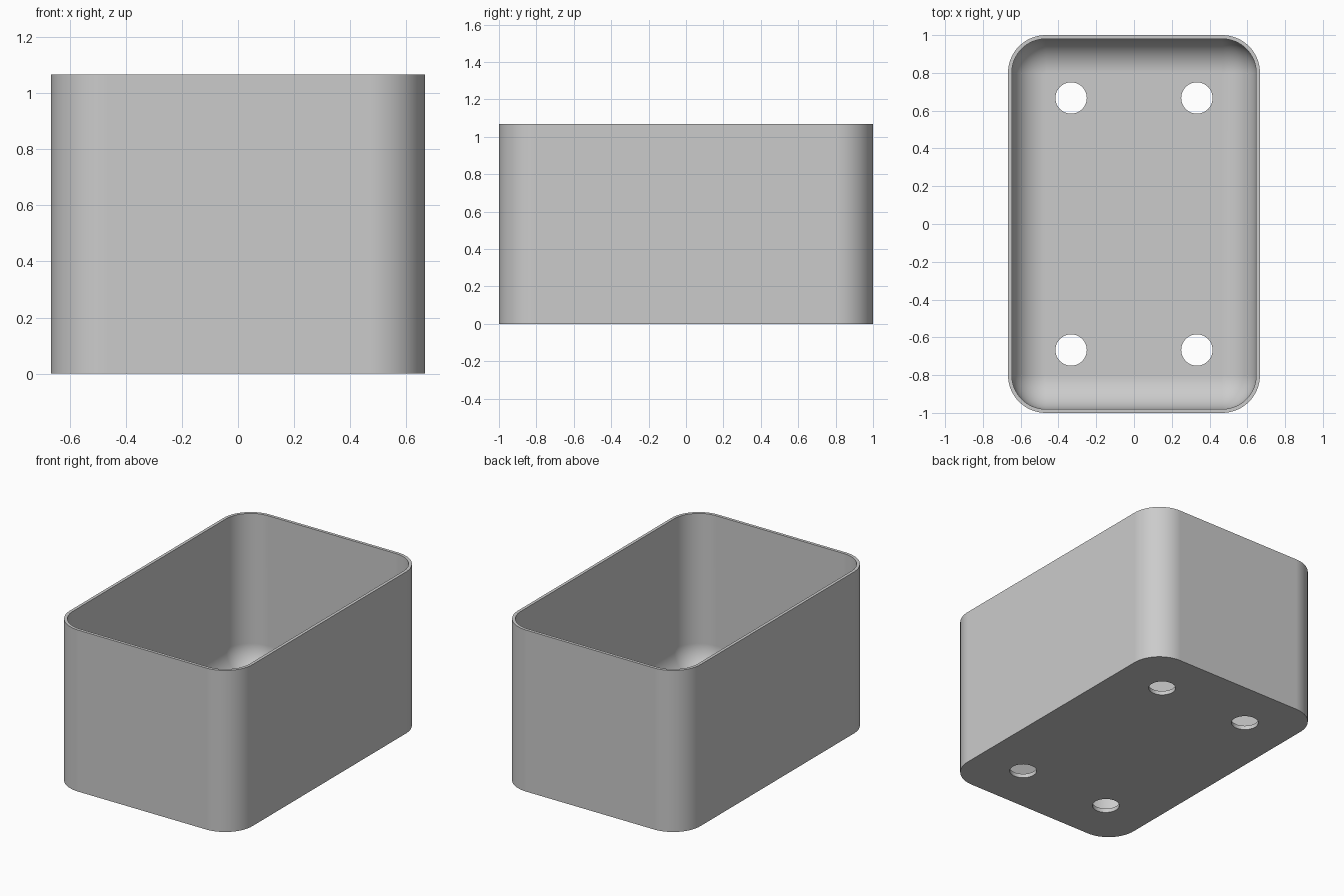
import bpy, bmesh, math

old = bpy.data.objects.get("Cube")
if old:
    bpy.data.objects.remove(old, do_unlink=True)

HALF_X, HALF_Y, HEIGHT = 0.667, 1.0, 1.067
CORNER, WALL, FLOOR = 0.2, 0.02, 0.027
FILLET = CORNER - WALL
HOLE_RADIUS, HOLE_X, HOLE_Y = 0.083, 0.333, 0.667
ARC_STEPS, FILLET_STEPS = 16, 16

grey = bpy.data.materials.new("plain grey")
grey.use_nodes = True
colour = (0.6, 0.6, 0.6, 1)
grey.diffuse_color = colour
grey.node_tree.nodes["Principled BSDF"].inputs["Base Color"].default_value = colour


def rounded_loop(bm, inset, z):
    """Ring of vertices around a rounded rectangle, inset from the outside."""
    radius = max(CORNER - inset, 0)
    ring = []
    for quarter, (sx, sy) in enumerate([(1, 1), (-1, 1), (-1, -1), (1, -1)]):
        for i in range(ARC_STEPS + 1):
            a = math.pi / 2 * (quarter + i / ARC_STEPS)
            ring.append(bm.verts.new((sx * (HALF_X - CORNER) + radius * math.cos(a),
                                      sy * (HALF_Y - CORNER) + radius * math.sin(a), z)))
    return ring


# Section from the outer base, over the rim and down the inner fillet
section = [(0, 0), (0, HEIGHT), (WALL, HEIGHT)]
for i in range(FILLET_STEPS + 1):
    a = math.pi / 2 * i / FILLET_STEPS
    section.append((WALL + FILLET * (1 - math.cos(a)),
                    FLOOR + FILLET * (1 - math.sin(a))))

# Open tray shell
bm = bmesh.new()
rings = [rounded_loop(bm, inset, z) for inset, z in section]
for low, high in zip(rings, rings[1:]):
    for i in range(len(low)):
        j = (i + 1) % len(low)
        bm.faces.new((low[i], low[j], high[j], high[i]))
bm.faces.new(rings[0][::-1])
bm.faces.new(rings[-1])
bmesh.ops.remove_doubles(bm, verts=bm.verts, dist=0.0005)
bmesh.ops.recalc_face_normals(bm, faces=bm.faces)
mesh = bpy.data.meshes.new("tray")
bm.to_mesh(mesh)
bm.free()
mesh.materials.append(grey)
tray = bpy.data.objects.new("tray", mesh)
bpy.context.collection.objects.link(tray)

# Four drain holes through the floor
cutters = []
for sx in (-1, 1):
    for sy in (-1, 1):
        bpy.ops.mesh.primitive_cylinder_add(vertices=48, radius=HOLE_RADIUS, depth=0.2,
                                            location=(sx * HOLE_X, sy * HOLE_Y, 0))
        cutter = bpy.context.object
        cutter.name = "drain_hole_cutter"
        cutter.hide_render = True
        cutter.data.materials.append(grey)
        cutters.append(cutter)
        cut = tray.modifiers.new("drain hole", 'BOOLEAN')
        cut.operation = 'DIFFERENCE'
        cut.solver = 'EXACT'
        cut.object = cutter

# Apply the cuts, discard the cutters and smooth the rounded surfaces
bpy.ops.object.select_all(action='DESELECT')
tray.select_set(True)
bpy.context.view_layer.objects.active = tray
for name in [m.name for m in tray.modifiers]:
    bpy.ops.object.modifier_apply(modifier=name)
for cutter in cutters:
    bpy.data.objects.remove(cutter, do_unlink=True)
bpy.ops.object.shade_smooth_by_angle(angle=math.radians(35))
weighted = tray.modifiers.new("even shading", 'WEIGHTED_NORMAL')
weighted.keep_sharp = True
